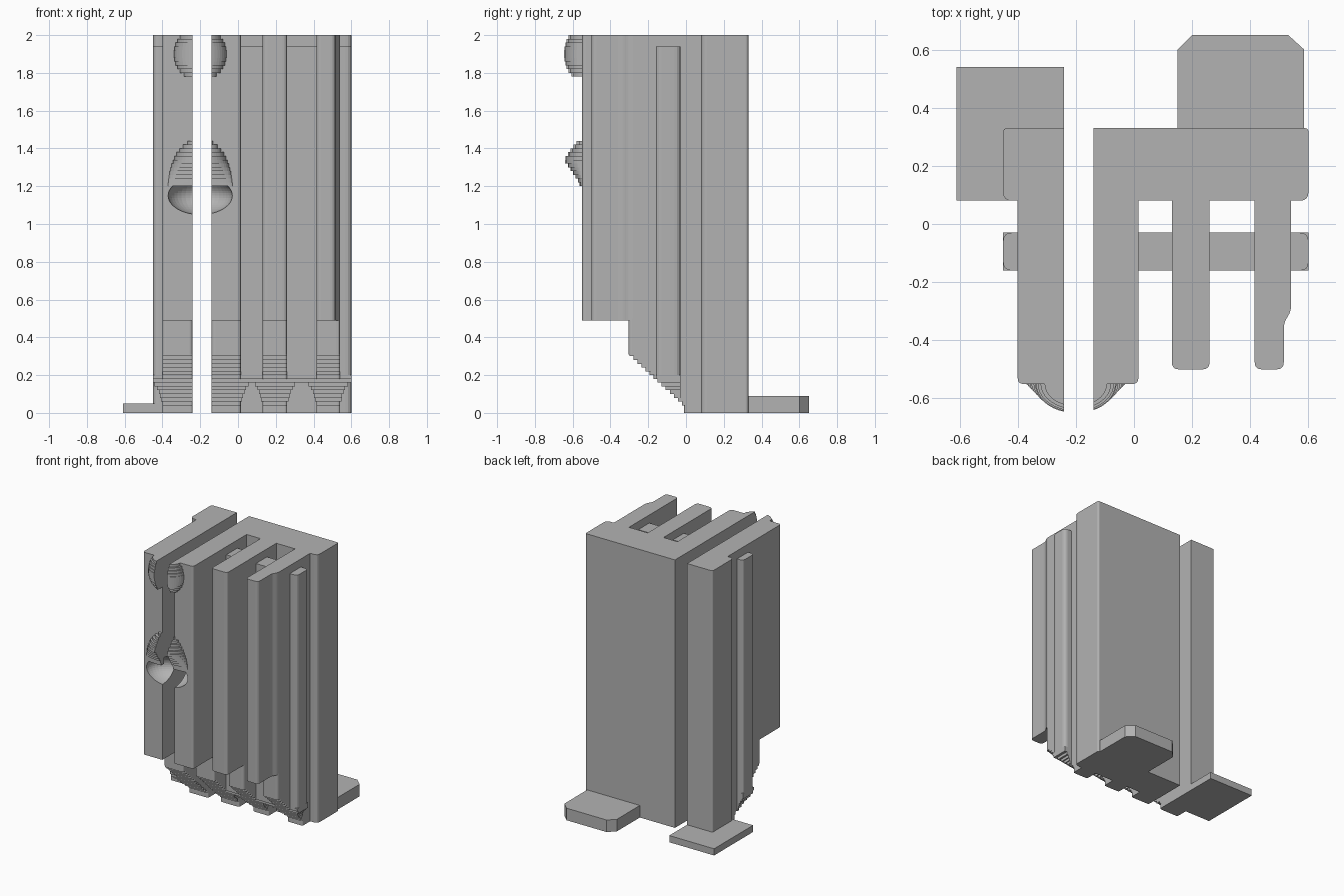
import bpy, bmesh, math
from mathutils import Matrix

cube = bpy.data.objects.get("Cube")
if cube:
    bpy.data.objects.remove(cube)

stone = bpy.data.materials.new("stone_grey")
stone.use_nodes = True
GREY = (0.45, 0.45, 0.45, 1)
stone.diffuse_color = GREY
stone.node_tree.nodes["Principled BSDF"].inputs["Base Color"].default_value = GREY


def rounded(points, radii):
    """Round the chosen corners of a plan outline."""
    out = []
    n = len(points)
    for i, (px, py) in enumerate(points):
        r = radii.get(i, 0)
        if not r:
            out.append((px, py))
            continue
        ends = []
        for qx, qy in (points[i - 1], points[(i + 1) % n]):
            d = math.hypot(qx - px, qy - py)
            ends.append((px + (qx - px) * r / d, py + (qy - py) * r / d))
        (ax, ay), (bx, by) = ends
        for k in range(5):
            t = k / 4
            u = 1 - t
            out.append((u * u * ax + 2 * u * t * px + t * t * bx,
                        u * u * ay + 2 * u * t * py + t * t * by))
    return out


def rect(x0, x1, y0, y1):
    return [(x0, y0), (x1, y0), (x1, y1), (x0, y1)]


def make(name, prisms):
    """Build one object from a list of (outline, bottom, top) prisms."""
    bm = bmesh.new()
    for outline, z0, z1 in prisms:
        low = [bm.verts.new((x, y, z0)) for x, y in outline]
        high = [bm.verts.new((x, y, z1)) for x, y in outline]
        bm.faces.new(low[::-1])
        bm.faces.new(high)
        for i in range(len(low)):
            j = (i + 1) % len(low)
            bm.faces.new((low[i], low[j], high[j], high[i]))
    bmesh.ops.recalc_face_normals(bm, faces=bm.faces)
    mesh = bpy.data.meshes.new(name)
    bm.to_mesh(mesh)
    bm.free()
    mesh.materials.append(stone)
    obj = bpy.data.objects.new(name, mesh)
    bpy.context.collection.objects.link(obj)
    return obj


WALL = 0.08          # front of the back wall
RIB = (-0.16, -0.03)  # depth range of the cross rib
STEP = 0.02          # layer height of the stepped parts

# Back walls and base plates
make("left_wall", [(rounded(rect(-0.45, -0.24, WALL, 0.33), {0: 0.03, 3: 0.015}), 0, 2)])
make("right_wall", [(rounded(rect(-0.14, 0.6, WALL, 0.33), {1: 0.03, 2: 0.015}), 0, 2)])
make("left_base_plate", [(rect(-0.61, -0.24, WALL, 0.54), 0, 0.05)])
make("right_base_plate", [([(0.15, 0.33), (0.585, 0.33), (0.585, 0.6), (0.53, 0.65),
                            (0.2, 0.65), (0.15, 0.6)], 0, 0.09)])

# Cross ribs running behind the fins
make("left_rib", [(rounded(rect(-0.45, -0.39, *RIB), {0: 0.03, 3: 0.03}), 0.2, 1.94)])
make("right_rib", [(rounded(rect(0, 0.6, *RIB), {1: 0.03, 2: 0.03}), 0.2, 1.94)])


# Stepped corbel foot: the front slopes back and the sides flare into the rib
def slope(z):
    return min(-0.01, -0.3 + (0.31 - z) * 1.07)


def flare(z):
    return 0.078 * (1 - math.sqrt(max(0, 1 - (z / 0.17) ** 2)))


def foot(name, x0, x1, flare_left, flare_right):
    layers = []
    for i in range(16):
        z0 = i * STEP
        z1 = min(z0 + STEP, 0.31)
        y = slope(z0 + STEP / 2)
        layers.append((rounded(rect(x0, x1, y, WALL), {0: 0.015, 1: 0.015}), z0, z1))
        front = max(y, RIB[0])
        if z1 < 0.21 and front < RIB[1] - 0.01:
            e = flare(z0 + STEP / 2)
            a = max(-0.45, x0 - e * flare_left)
            b = min(0.6, x1 + e * flare_right)
            layers.append((rect(a, b, front, RIB[1]), z0, z1))
    layers.append((rounded(rect(x0, x1, -0.305, WALL), {0: 0.02, 1: 0.02}), 0.31, 0.5))
    make(name, layers)


# Fins: name, left edge, right edge, front, flared sides, rounded corners
FINS = [("left_fin", -0.4, -0.24, -0.55, 1, 0, {0: 0.02}),
        ("split_fin", -0.14, 0.015, -0.55, 0, 1, {1: 0.02}),
        ("middle_fin", 0.13, 0.26, -0.5, 1, 1, {0: 0.025, 1: 0.025})]
fins = {}
for name, x0, x1, y, fl, fr, corners in FINS:
    fins[name] = make(name, [(rounded(rect(x0, x1, y, WALL), corners), 0.49, 2)])
    foot(name + "_foot", x0, x1, fl, fr)

# Outer fin narrows towards its front
outer = [(0.415, -0.5), (0.515, -0.5), (0.515, -0.34), (0.54, -0.3), (0.54, WALL), (0.415, WALL)]
make("outer_fin", [(rounded(outer, {0: 0.025, 1: 0.025, 2: 0.02, 3: 0.02}), 0.49, 2)])
foot("outer_fin_foot", 0.415, 0.54, 1, 1)


# Stepped relief ornaments, divided by the gap between the two halves
CENTRE = -0.2


def relief_outline(side, width, depth):
    cut = 0.04 if side < 0 else 0.06
    pts = []
    for k in range(9):
        d = cut + (width - cut) * math.sin(math.pi / 2 * k / 8)
        pts.append((CENTRE + side * d, -0.55 - depth * math.sqrt(max(0, 1 - (d / width) ** 2))))
    back = -0.53
    return pts + [(pts[-1][0], back), (pts[0][0], back)]


def upper_shape(z):
    s = math.sqrt(max(0, 1 - ((z - 1.9) / 0.14) ** 2))
    return 0.14 * s, 0.1 * s


def lower_shape(z):
    w = 0.17 * math.sqrt(max(0, 1 - ((z - 1.2) / 0.25) ** 2))
    return w, 0.015 + 0.085 * max(0, 1 - abs(z - 1.34) / 0.12)


for side, label in ((-1, "left"), (1, "right")):
    for part, shape, start, count in (("upper", upper_shape, 1.76, 12),
                                      ("lower", lower_shape, 1.2, 12)):
        layers = []
        for i in range(count):
            z0 = start + i * STEP
            w, d = shape(z0 + STEP / 2)
            if w > 0.065:
                layers.append((relief_outline(side, w, d), z0, z0 + STEP))
        make(f"{label}_{part}_relief", layers)

# Smooth hollow under the lower relief, carved from both halves
bm = bmesh.new()
bmesh.ops.create_uvsphere(bm, u_segments=40, v_segments=24, radius=1,
                          matrix=Matrix.LocRotScale((CENTRE, -0.55, 1.15), None, (0.17, 0.15, 0.1)))
mesh = bpy.data.meshes.new("hollow_cutter")
bm.to_mesh(mesh)
bm.free()
mesh.materials.append(stone)
cutter = bpy.data.objects.new("hollow_cutter", mesh)
bpy.context.collection.objects.link(cutter)
cutter.hide_render = True
cutter.hide_viewport = True
cutter.display_type = 'WIRE'
for name in ("left_fin", "split_fin"):
    mod = fins[name].modifiers.new("hollow", 'BOOLEAN')
    mod.operation = 'DIFFERENCE'
    mod.solver = 'EXACT'
    mod.object = cutter
